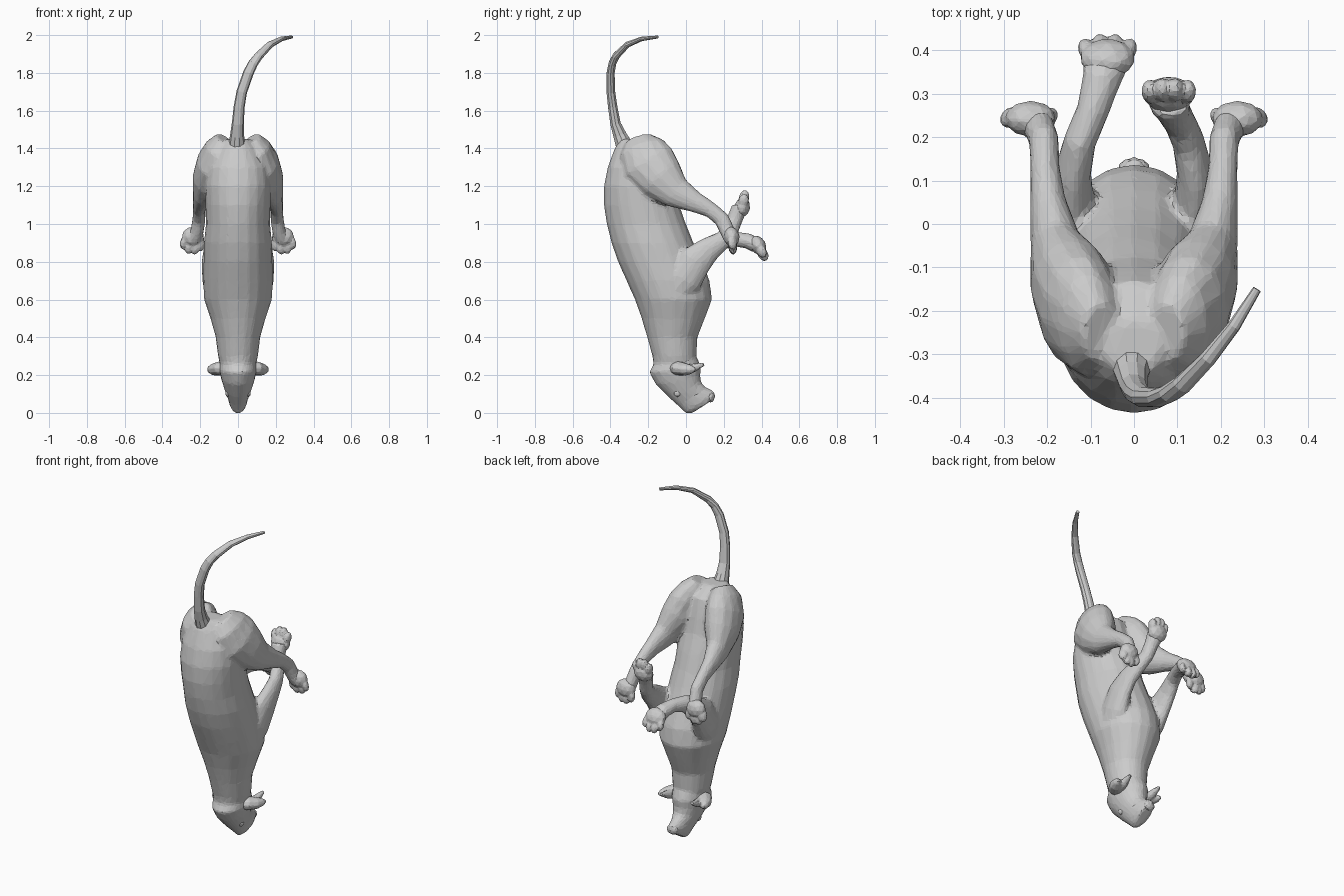
import bpy, bmesh, math
from mathutils import Vector, Matrix


def skin(bm, rings):
    # joins equal-sized rings of points into a capped tube
    vs = [[bm.verts.new(p) for p in r] for r in rings]
    n = len(vs[0])
    for a, b in zip(vs, vs[1:]):
        for i in range(n):
            bm.faces.new((a[i], a[(i + 1) % n], b[(i + 1) % n], b[i]))
    bm.faces.new(vs[0][::-1])
    bm.faces.new(vs[-1])


def slices(bm, data, n=20):
    # each slice: back y,z / front y,z / half width
    rings = []
    for y0, z0, y1, z1, w in data:
        a, b = Vector((0, y0, z0)), Vector((0, y1, z1))
        c, h = (a + b) / 2, (b - a) / 2
        rings.append([c + h * math.cos(t) + Vector((w * math.sin(t), 0, 0))
                      for t in (2 * math.pi * i / n for i in range(n))])
    skin(bm, rings)


def tube(bm, data, n=10, side=1):
    # each station: x, y, z, sideways radius, in-plane radius
    pts = [Vector((d[0] * side, d[1], d[2])) for d in data]
    rings = []
    for k, d in enumerate(data):
        t = (pts[min(k + 1, len(pts) - 1)] - pts[max(k - 1, 0)]).normalized()
        u = Vector((1, 0, 0))
        u = (u - t * u.dot(t)).normalized()
        v = t.cross(u)
        rings.append([pts[k] + u * d[3] * math.cos(a) + v * d[4] * math.sin(a)
                      for a in (2 * math.pi * i / n for i in range(n))])
    skin(bm, rings)


def blob(bm, centre, size, along=(0, 0, 1), sub=2):
    q = Vector((0, 0, 1)).rotation_difference(Vector(along)).to_matrix().to_4x4()
    m = Matrix.Translation(centre) @ q @ Matrix.Diagonal((*size, 1))
    bmesh.ops.create_icosphere(bm, subdivisions=sub, radius=1, matrix=m)


def finish(bm, name):
    bmesh.ops.recalc_face_normals(bm, faces=bm.faces)
    me = bpy.data.meshes.new(name)
    bm.to_mesh(me)
    bm.free()
    ob = bpy.data.objects.new(name, me)
    bpy.context.collection.objects.link(ob)
    return ob


def blend(ob, voxel, ratio, smooth):
    # merges overlapping forms into one faceted skin
    mod = ob.modifiers.new("blend", 'REMESH')
    mod.mode, mod.voxel_size = 'VOXEL', voxel
    mod = ob.modifiers.new("soften", 'SMOOTH')
    mod.iterations, mod.factor = smooth, 0.5
    ob.modifiers.new("facets", 'DECIMATE').ratio = ratio


body = bmesh.new()
# torso and neck
slices(body, [
    (-.35, 1.45, -.22, 1.45, .06), (-.378, 1.40, -.13, 1.40, .115),
    (-.415, 1.3, -.10, 1.3, .165), (-.435, 1.2, -.075, 1.2, .175),
    (-.435, 1.1, -.035, 1.1, .172), (-.42, 1.0, 0, 1.0, .17),
    (-.395, .9, .04, .9, .18), (-.36, .8, .085, .8, .182),
    (-.315, .7, .125, .7, .185), (-.27, .6, .138, .6, .18),
    (-.235, .5, .1, .5, .146), (-.205, .4, .06, .4, .118),
    (-.178, .3, .056, .3, .106), (-.172, .255, .056, .255, .095)])
# head, crown downwards, muzzle forward
slices(body, [
    (-.165, .27, .06, .29, .095), (-.195, .215, .08, .24, .1),
    (-.16, .15, .075, .20, .088), (-.09, .08, .08, .16, .07),
    (-.04, .035, .11, .132, .054), (0, -.003, .15, .115, .046),
    (.035, .0, .158, .08, .034)])
# hind legs
hind = [(.075, -.25, 1.452, .045, .07), (.1, -.235, 1.4, .075, .125),
        (.125, -.2, 1.32, .095, .15), (.15, -.13, 1.24, .092, .128),
        (.18, -.05, 1.165, .06, .086), (.198, .05, 1.115, .042, .056),
        (.205, .13, 1.075, .034, .042), (.207, .19, 1.025, .035, .042),
        (.217, .22, .96, .036, .04), (.235, .24, .91, .045, .034)]
for s in (1, -1):
    tube(body, hind, 14, s)
# front legs: shared upper arm, each with its own forearm and wrist
arm = [(.12, -.08, .60, .05, .07), (.13, -.01, .71, .06, .1),
       (.142, .05, .805, .05, .09), (.14, .12, .865, .042, .068),
       (.125, .19, .912, .038, .05)]
tube(body, arm + [(.105, .235, .96, .037, .043), (.09, .26, 1.03, .04, .042),
                  (.08, .285, 1.09, .052, .044)], 12)
tube(body, arm + [(.095, .26, .92, .038, .04), (.075, .33, .91, .045, .042),
                  (.063, .38, .88, .056, .038)], 12, -1)
blend(finish(body, "body"), .011, .12, 4)

# tail
bm = bmesh.new()
tube(bm, [(-.005, -.32, 1.40, .05, .05), (-.005, -.35, 1.47, .037, .037),
          (-.001, -.373, 1.53, .032, .029), (.006, -.388, 1.62, .029, .026),
          (.02, -.398, 1.7, .028, .024), (.055, -.399, 1.8, .028, .022),
          (.08, -.39, 1.85, .026, .021), (.11, -.37, 1.89, .024, .02),
          (.17, -.31, 1.95, .02, .016), (.23, -.235, 1.98, .015, .012),
          (.283, -.15, 1.99, .01, .008)], 10)
finish(bm, "tail")


def paw(name, centre, along, across, spread):
    # palm with four plump toes
    bm = bmesh.new()
    c, d, a = Vector(centre), Vector(along).normalized(), Vector(across).normalized()
    up = d.cross(a)
    for i, reach in zip((-1.5, -.5, .5, 1.5), (.012, .032, .032, .012)):
        toe = (d + a * i * .1).normalized()
        blob(bm, c + a * i * spread + d * reach, (.021, .028, .04), toe, 2)
    pad = Matrix((a, up, d)).transposed().to_4x4()
    bmesh.ops.create_icosphere(bm, subdivisions=2, radius=1, matrix=Matrix.Translation(
        c - d * .022) @ pad @ Matrix.Diagonal((spread * 2.15, .042, .055, 1)))
    blend(finish(bm, name), .006, .16, 2)


for s, tag in ((1, "right"), (-1, "left")):
    paw("hind_paw_" + tag, (.24 * s, .244, .91), (.1 * s, .1, -1), (1, 0, .1 * s), .028)
paw("front_paw_right", (.08, .302, 1.11), (0, .2, 1), (1, 0, 0), .028)
paw("front_paw_left", (-.061, .392, .868), (0, .45, -.8), (1, 0, 0), .03)

# ears, broad flaps swept sideways with a drawn-out front edge
for s, tag in ((1, "right"), (-1, "left")):
    bm = bmesh.new()
    tube(bm, [(.05, -.06, .235, .04, .035), (.095, -.035, .235, .05, .038),
              (.125, 0, .23, .04, .033), (.145, .03, .23, .022, .022),
              (.153, .05, .23, .006, .008)], 10, s)
    tube(bm, [(.085, -.03, .225, .02, .03), (.1, .03, .235, .025, .026),
              (.105, .095, .258, .01, .01)], 8, s)
    blend(finish(bm, "ear_" + tag), .006, .15, 2)

# eyes and nose
bm = bmesh.new()
for s in (1, -1):
    blob(bm, (.054 * s, -.045, .105), (.014, .02, .02))
finish(bm, "eyes")
bm = bmesh.new()
blob(bm, (0, .13, .085), (.036, .022, .03))
finish(bm, "nose")
